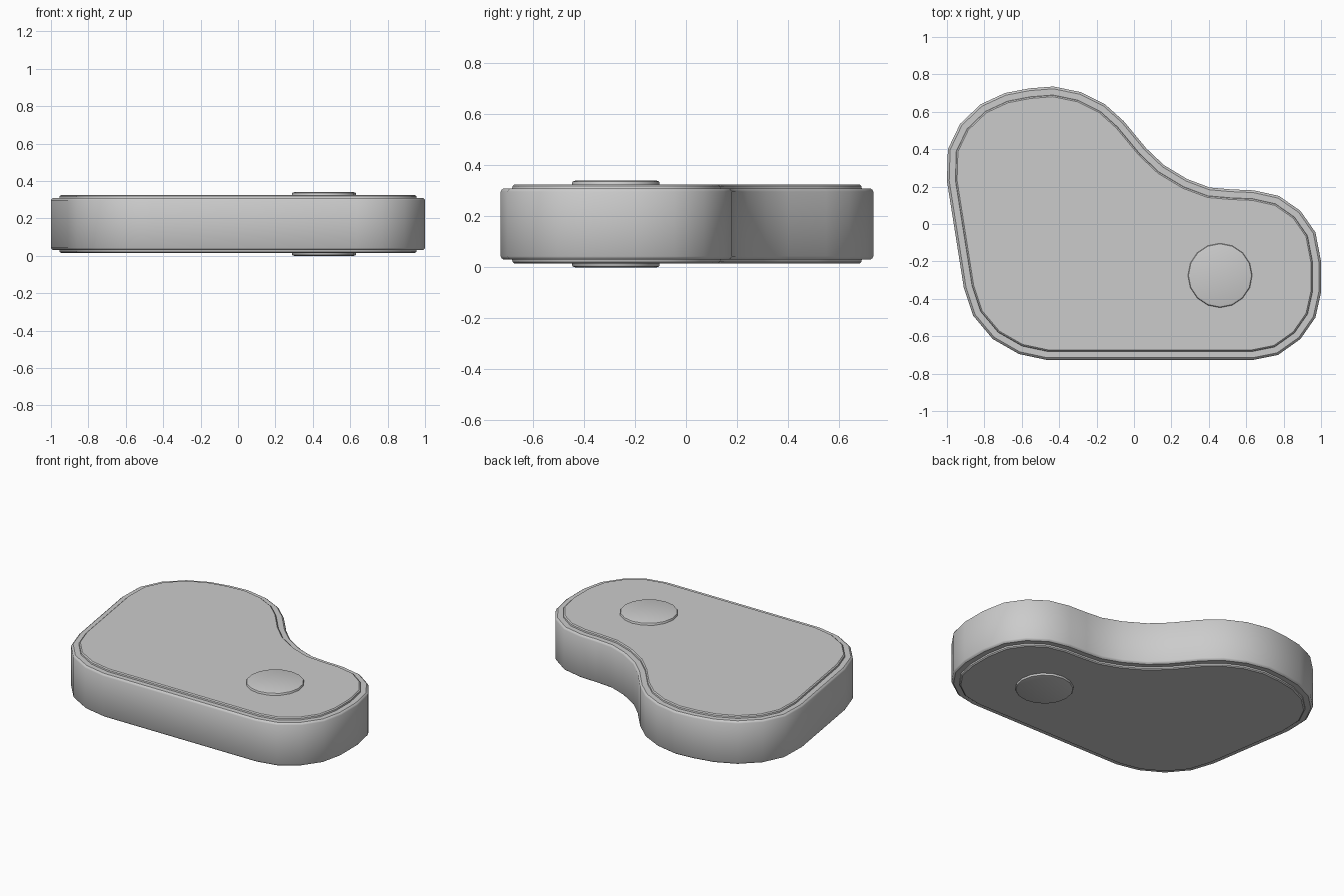
import bpy, bmesh, math
from mathutils import Vector

cube = bpy.data.objects.get("Cube")
if cube:
    bpy.data.objects.remove(cube, do_unlink=True)

grey = bpy.data.materials.new("plain grey")
grey.use_nodes = True
colour = (0.6, 0.6, 0.6, 1)
grey.diffuse_color = colour
grey.node_tree.nodes["Principled BSDF"].inputs["Base Color"].default_value = colour

MID = 0.17  # height of the mirror plane between both sides

# Kidney outline, clockwise from the left bulge
outline = [Vector(p) for p in (
    (-.995, .4), (-.93, .535), (-.82, .64), (-.69, .7), (-.56, .725), (-.43, .735),
    (-.285, .705), (-.155, .64), (-.055, .55), (.065, .405), (.16, .315), (.285, .24),
    (.405, .195), (.52, .185), (.64, .18), (.775, .15), (.89, .07), (.97, -.045),
    (1, -.2), (1, -.365), (.97, -.5), (.89, -.615), (.77, -.7), (.635, -.727),
    (-.465, -.727), (-.615, -.695), (-.755, -.615), (-.86, -.49), (-.91, -.34), (-1, .23))]


def inset(points, d):
    """Move every edge of a clockwise outline inward by d."""
    result = []
    for i, p in enumerate(points):
        a = (p - points[i - 1]).normalized()
        b = (points[(i + 1) % len(points)] - p).normalized()
        na, nb = Vector((a.y, -a.x)), Vector((b.y, -b.x))
        result.append(p + (na + nb) * d / (1 + na.dot(nb)))
    return result


def loft(name, points, profile):
    """Stack inset copies of an outline, (inset, height) each, and cap the ends."""
    bm = bmesh.new()
    rings = [[bm.verts.new((q.x, q.y, z)) for q in inset(points, d)] for d, z in profile]
    for low, high in zip(rings, rings[1:]):
        for i in range(len(low)):
            bm.faces.new((low[i - 1], low[i], high[i], high[i - 1]))
    bm.faces.new(rings[0])
    bm.faces.new(rings[-1])
    bmesh.ops.recalc_face_normals(bm, faces=bm.faces)
    mesh = bpy.data.meshes.new(name)
    bm.to_mesh(mesh)
    bm.free()
    mesh.materials.append(grey)
    obj = bpy.data.objects.new(name, mesh)
    bpy.context.collection.objects.link(obj)
    bpy.ops.object.select_all(action='DESELECT')
    obj.select_set(True)
    bpy.context.view_layer.objects.active = obj
    bpy.ops.object.shade_smooth_by_angle(angle=math.radians(35))
    return obj


def both_sides(half):
    """Mirror an upper half profile about the middle height."""
    return [(d, 2 * MID - z) for d, z in reversed(half)] + half


# Body: rounded rim, flat ledge and slightly raised face on both sides
loft("body", outline, both_sides(
    [(0, .297), (.004, .304), (.012, .31), (.045, .31), (.047, .319), (.054, .325)]))

# Round pivot boss showing on both faces
circle = [Vector((.46 + .172 * math.cos(t), -.275 - .172 * math.sin(t)))
          for t in (math.tau * i / 16 for i in range(16))]
loft("pivot_boss", circle, both_sides([(0, .332), (.003, .337), (.012, .34)]))
